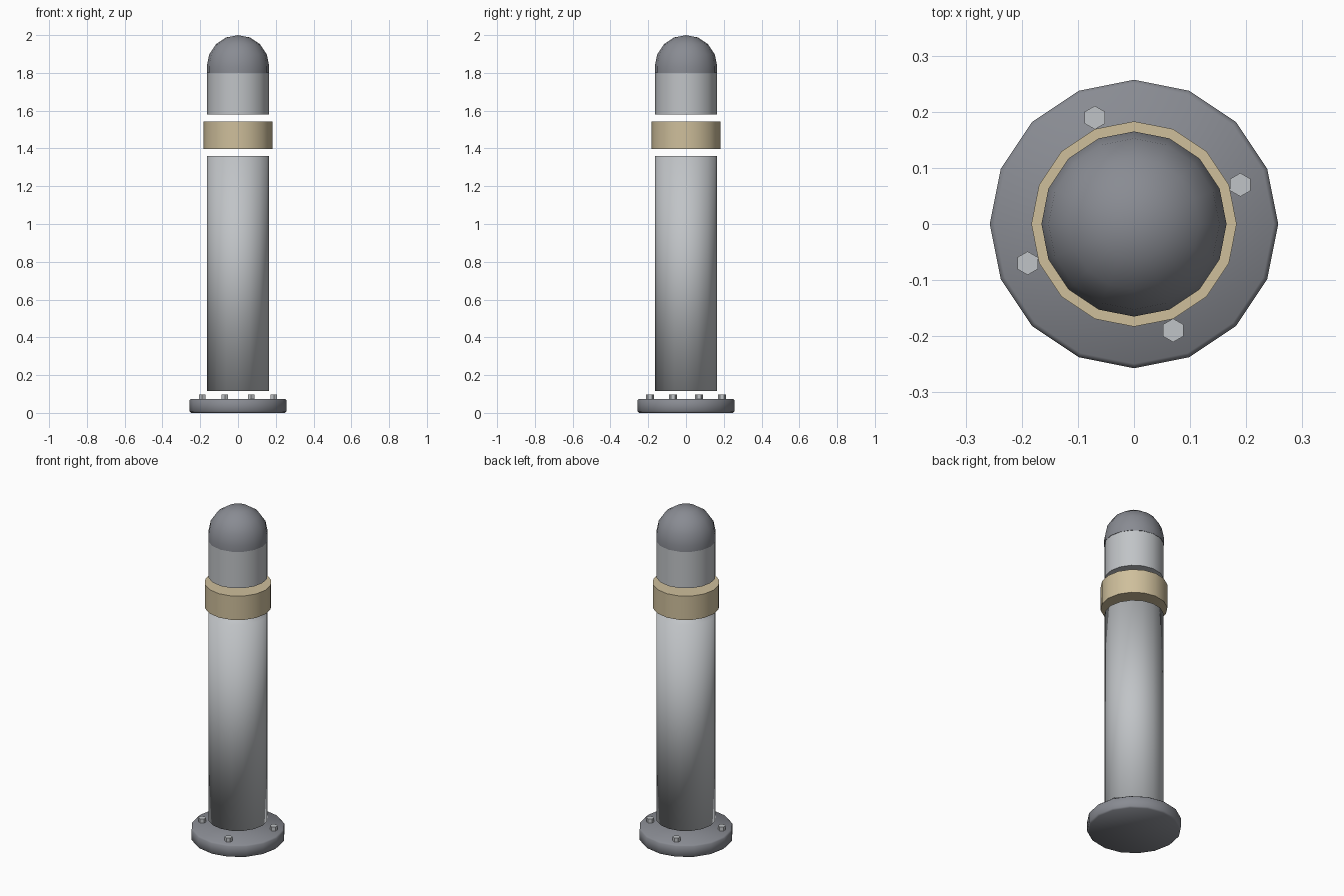
import bpy
import math

cube = bpy.data.objects.get("Cube")
if cube:
    bpy.data.objects.remove(cube, do_unlink=True)


def material(name, rgb):
    m = bpy.data.materials.new(name)
    m.use_nodes = True
    m.diffuse_color = (*rgb, 1)
    m.node_tree.nodes["Principled BSDF"].inputs["Base Color"].default_value = (*rgb, 1)
    return m


dark = material("dark grey metal", (0.25, 0.26, 0.29))
light = material("light grey metal", (0.53, 0.55, 0.57))
tan = material("tan band", (0.62, 0.52, 0.33))


def lathe(name, profile, mat, sides=16, centre=(0, 0), turn=0.0, full_smooth=False):
    """Revolve (radius, height) points, closing both ends."""
    verts, faces, rings = [], [], []
    for r, z in profile:
        count = sides if r > 0 else 1
        ring = []
        for i in range(count):
            a = turn + math.tau * i / sides
            ring.append(len(verts))
            verts.append((centre[0] + r * math.cos(a), centre[1] + r * math.sin(a), z))
        rings.append(ring)
    for low, high in zip(rings, rings[1:]):
        for i in range(sides):
            j = (i + 1) % sides
            if len(high) == 1:
                faces.append((low[i], low[j], high[0]))
            else:
                faces.append((low[i], low[j], high[j], high[i]))
    faces.append(tuple(reversed(rings[0])))
    if len(rings[-1]) > 1:
        faces.append(tuple(rings[-1]))
    mesh = bpy.data.meshes.new(name)
    mesh.from_pydata(verts, [], faces)
    mesh.materials.append(mat)
    obj = bpy.data.objects.new(name, mesh)
    bpy.context.collection.objects.link(obj)
    bpy.ops.object.select_all(action="DESELECT")
    obj.select_set(True)
    bpy.context.view_layer.objects.active = obj
    if full_smooth:
        bpy.ops.object.shade_smooth()
    else:
        bpy.ops.object.shade_smooth_by_angle(angle=math.radians(40))
    return obj


# Base flange with softened rims
lathe("base_flange", [(0.249, 0), (0.257, 0.008), (0.257, 0.066), (0.249, 0.074)],
      dark, full_smooth=True)

# Four hexagonal bolts around the flange
for k in range(4):
    a = math.atan2(0.07, 0.19) + k * math.pi / 2
    lathe(f"bolt_{k + 1}", [(0.021, 0.07), (0.021, 0.098)], light, sides=6,
          centre=(0.202 * math.cos(a), 0.202 * math.sin(a)), turn=math.pi / 6)

# Post, band and upper section, separated by narrow gaps
lathe("post", [(0.163, 0.117), (0.163, 1.36)], light, full_smooth=True)
lathe("band", [(0.183, 1.398), (0.183, 1.542)], tan)
lathe("upper_post", [(0.163, 1.58), (0.163, 1.803)], light)

# Domed cap on a short skirt
R, base = 0.165, 1.835
dome = [(R, 1.80)]
dome += [(R * math.cos(t * math.pi / 16), base + R * math.sin(t * math.pi / 16))
         for t in range(0, 8, 2)]
dome.append((0, base + R))
lathe("dome_cap", dome, dark)
